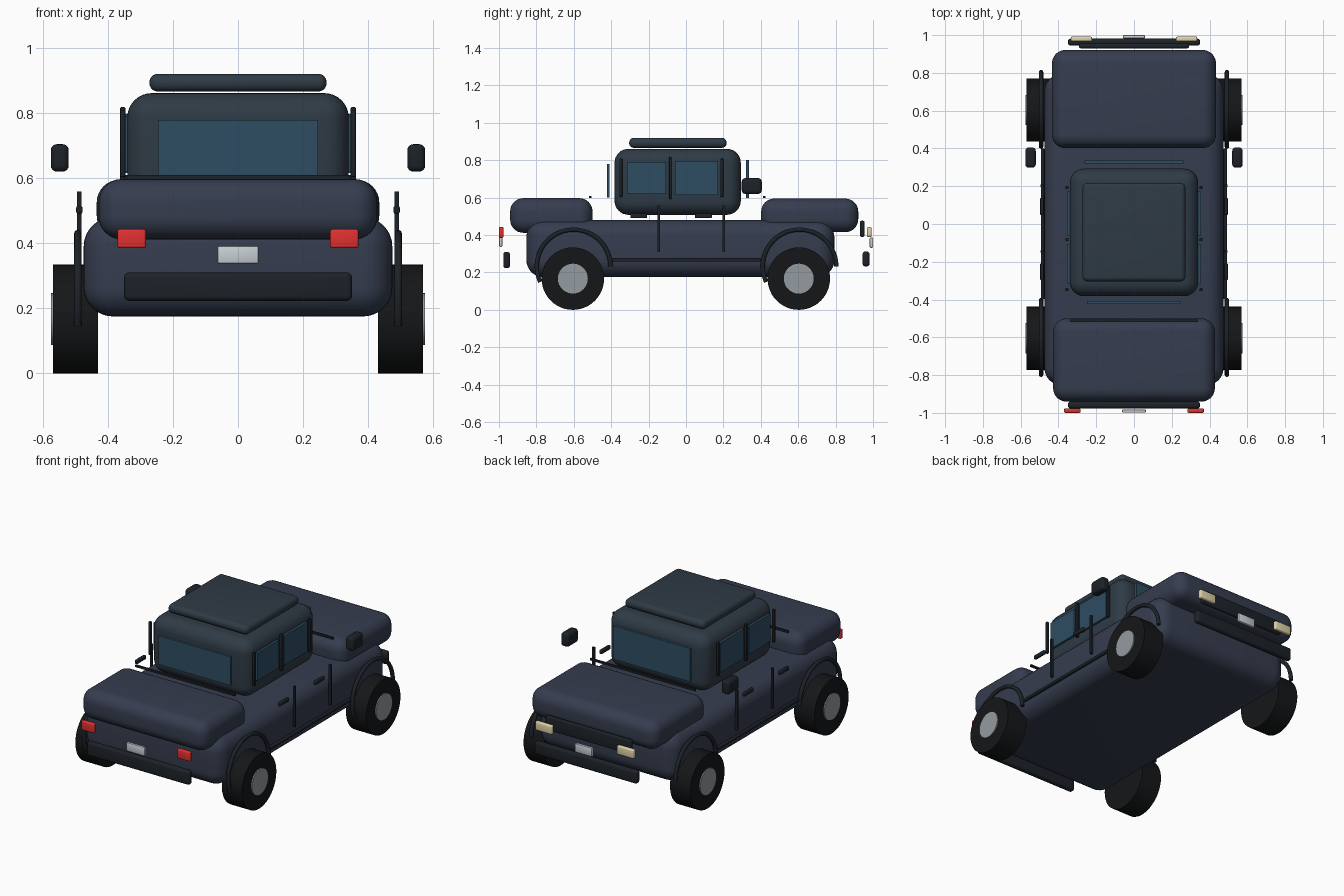
import bpy, bmesh, math
from mathutils import Matrix

if "Cube" in bpy.data.objects:
    bpy.data.objects.remove(bpy.data.objects["Cube"])


def material(name, rgb):
    m = bpy.data.materials.new(name)
    m.diffuse_color = (*rgb, 1)
    m.use_nodes = True
    m.node_tree.nodes["Principled BSDF"].inputs["Base Color"].default_value = m.diffuse_color
    return m


PAINT = material("navy_paint", (0.036, 0.046, 0.077))
CABIN = material("cabin_paint", (0.028, 0.043, 0.06))
GLASS = material("glass", (0.026, 0.075, 0.125))
TRIM = material("dark_trim", (0.012, 0.016, 0.021))
RUBBER = material("rubber", (0.007, 0.008, 0.009))
METAL = material("hub_metal", (0.3, 0.33, 0.35))
SILVER = material("plate_silver", (0.58, 0.62, 0.66))
RED = material("red_lamp", (0.75, 0.03, 0.03))
CREAM = material("cream_lamp", (0.75, 0.66, 0.4))


def finish(name, bm, mat):
    mesh = bpy.data.meshes.new(name)
    bm.to_mesh(mesh)
    bm.free()
    obj = bpy.data.objects.new(name, mesh)
    bpy.context.collection.objects.link(obj)
    mesh.materials.append(mat)
    bpy.ops.object.select_all(action='DESELECT')
    obj.select_set(True)
    bpy.context.view_layer.objects.active = obj
    bpy.ops.object.shade_smooth_by_angle(angle=math.radians(35))
    return obj


def box(name, x, y, z, mat, r=0.0, segs=6):
    """Rounded box from (min, max) ranges."""
    bm = bmesh.new()
    bmesh.ops.create_cube(bm, size=1)
    for v in bm.verts:
        for i, (a, b) in enumerate((x, y, z)):
            v.co[i] = (a + b) / 2 + v.co[i] * (b - a)
    if r:
        bmesh.ops.bevel(bm, geom=bm.edges[:], offset=r, segments=segs,
                        profile=0.5, affect='EDGES')
    return finish(name, bm, mat)


def pair(name, x, y, z, mat, r=0.0, segs=3):
    """The same box on the right and left side."""
    box(name + "_right", x, y, z, mat, r, segs)
    box(name + "_left", (-x[1], -x[0]), y, z, mat, r, segs)


def disc(name, x0, x1, y, z, radius, mat, sides=48):
    """Cylinder lying along x."""
    bm = bmesh.new()
    bmesh.ops.create_cone(bm, cap_ends=True, segments=sides, radius1=radius,
                          radius2=radius, depth=abs(x1 - x0))
    bmesh.ops.transform(bm, verts=bm.verts, matrix=Matrix.Translation(
        ((x0 + x1) / 2, y, z)) @ Matrix.Rotation(math.pi / 2, 4, 'Y'))
    return finish(name, bm, mat)


def arch(name, x, y, z, radius, thick, mat):
    """Round bar bent over a wheel."""
    curve = bpy.data.curves.new(name, 'CURVE')
    curve.dimensions = '3D'
    curve.bevel_depth = thick
    curve.bevel_resolution = 3
    curve.use_fill_caps = True
    line = curve.splines.new('POLY')
    n = 28
    line.points.add(n)
    for i, p in enumerate(line.points):
        a = math.radians(205) * i / n
        p.co = (x, y + radius * math.cos(a), z + radius * math.sin(a), 1)
    obj = bpy.data.objects.new(name, curve)
    bpy.context.collection.objects.link(obj)
    curve.materials.append(mat)


# Main shells
box("body", (-0.474, 0.474), (-0.853, 0.793), (0.175, 0.48), PAINT, 0.09, 8)
box("front_hood", (-0.428, 0.428), (-0.94, -0.5), (0.412, 0.597), PAINT, 0.07, 8)
box("rear_deck", (-0.434, 0.434), (0.402, 0.921), (0.415, 0.595), PAINT, 0.07, 8)
box("cabin", (-0.34, 0.34), (-0.382, 0.293), (0.508, 0.861), CABIN, 0.075, 8)
box("roof_panel", (-0.272, 0.272), (-0.304, 0.217), (0.866, 0.92), CABIN, 0.025, 5)

# Windows
box("front_window", (-0.246, 0.246), (-0.423, -0.408), (0.602, 0.779), GLASS)
box("rear_window", (-0.263, 0.263), (0.32, 0.336), (0.597, 0.802), GLASS)
pair("front_side_window", (0.338, 0.354), (-0.316, -0.108), (0.62, 0.79), GLASS)
pair("rear_side_window", (0.338, 0.354), (-0.06, 0.172), (0.615, 0.797), GLASS)

# Pillars, door seams, handles, sills and mirrors
for label, y, z in (("front", -0.348, (0.604, 0.808)), ("middle", -0.082, (0.594, 0.818)),
                    ("rear", 0.192, (0.604, 0.808))):
    pair(label + "_pillar", (0.346, 0.362), (y - 0.008, y + 0.008), z, TRIM, 0.003, 2)
for label, y in (("front", -0.146), ("rear", 0.202)):
    pair(label + "_door_seam", (0.48, 0.495), (y - 0.006, y + 0.006), (0.31, 0.559), TRIM)
for label, y in (("front", -0.253), ("rear", 0.093)):
    pair(label + "_door_handle", (0.478, 0.497), (y - 0.045, y + 0.045),
         (0.49, 0.515), TRIM, 0.006)
pair("sill_bar", (0.475, 0.493), (-0.4, 0.4), (0.258, 0.275), TRIM, 0.004)
pair("mirror", (0.52, 0.575), (0.298, 0.405), (0.62, 0.704), TRIM, 0.018, 4)
box("front_cowl_strip", (-0.34, 0.34), (-0.518, -0.506), (0.597, 0.609), TRIM)
box("rear_cowl_strip", (-0.358, 0.358), (0.412, 0.424), (0.597, 0.609), TRIM)

# Front and rear fittings
box("front_bumper", (-0.35, 0.35), (-0.977, -0.94), (0.223, 0.31), TRIM, 0.015, 4)
box("rear_bumper", (-0.35, 0.35), (0.944, 0.981), (0.232, 0.312), TRIM, 0.015, 4)
box("rear_grille", (-0.292, 0.292), (0.93, 0.955), (0.39, 0.477), TRIM, 0.01, 3)
pair("front_lamp", (0.283, 0.37), (-1.0, -0.976), (0.385, 0.443), RED, 0.007)
pair("rear_lamp", (0.222, 0.335), (0.967, 0.992), (0.39, 0.444), CREAM, 0.007)
box("front_plate", (-0.063, 0.063), (-0.999, -0.982), (0.337, 0.391), SILVER, 0.005, 2)
box("rear_plate", (-0.058, 0.058), (0.982, 1.0), (0.332, 0.386), SILVER, 0.005, 2)

# Wheels with hubs and arches
for end, y in (("front", -0.605), ("rear", 0.603)):
    for side, s in (("right", 1), ("left", -1)):
        tag = end + "_" + side
        disc(tag + "_tyre", s * 0.43, s * 0.568, y, 0.167, 0.167, RUBBER)
        disc(tag + "_hub", s * 0.55, s * 0.575, y, 0.167, 0.08, METAL, 32)
        arch(tag + "_wheel_arch", s * 0.492, y + 0.004, 0.232, 0.197, 0.012, TRIM)
